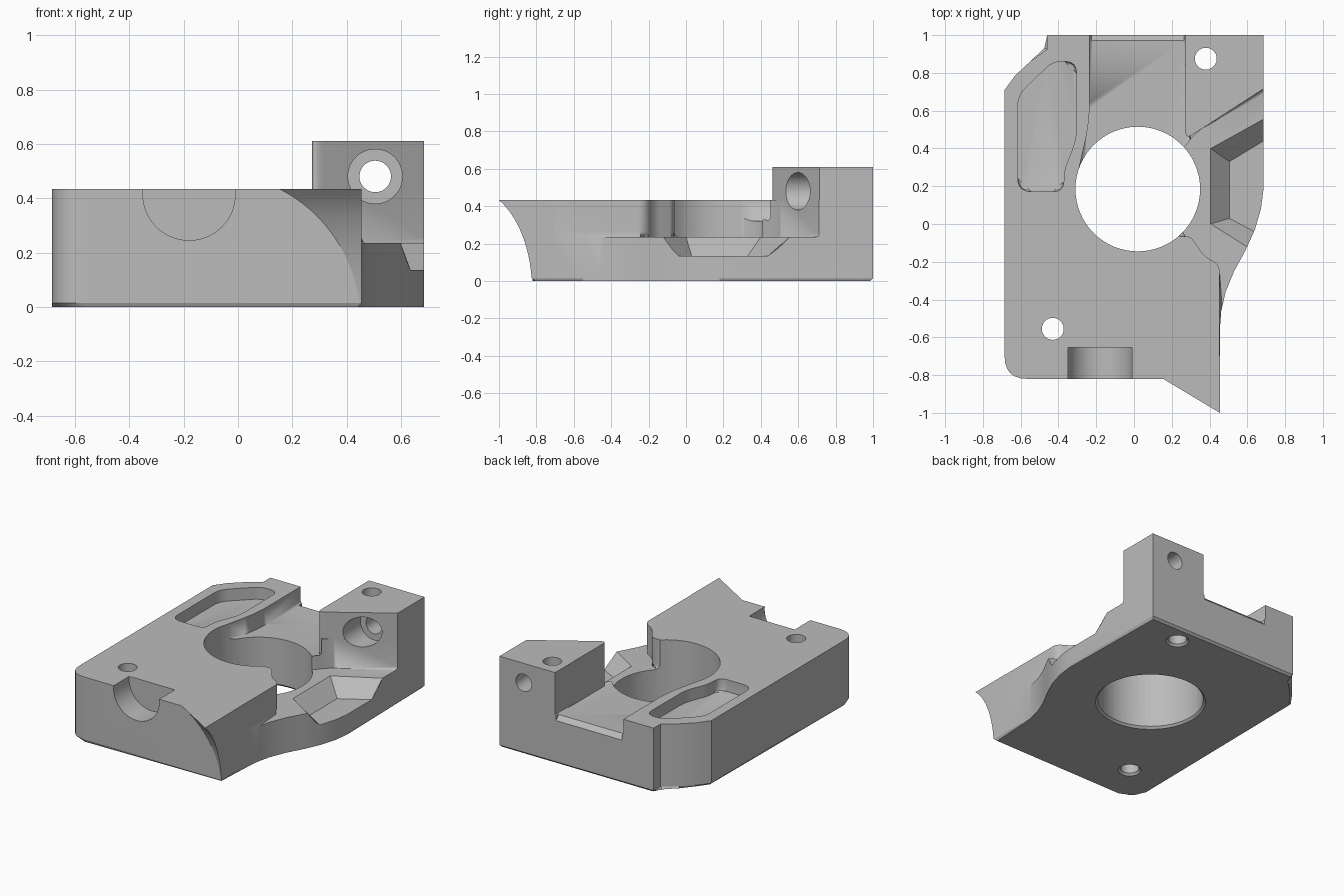
import bpy, bmesh, math
from mathutils import Vector

old = bpy.data.objects.get("Cube")
if old:
    bpy.data.objects.remove(old, do_unlink=True)

grey = bpy.data.materials.new("machined_grey")
grey.use_nodes = True
TONE = (0.5, 0.5, 0.5, 1)
grey.diffuse_color = TONE
grey.node_tree.nodes["Principled BSDF"].inputs["Base Color"].default_value = TONE

TOP, SHELF, CHANNEL, HIGH = 0.433, 0.235, 0.32, 0.61


def rounded(points, steps=6):
    """Outline whose corners given as (x, y, setback) are rounded."""
    out = []
    for i, p in enumerate(points):
        c = Vector(p[:2])
        if len(p) < 3:
            out.append(c)
            continue
        a = Vector(points[i - 1][:2])
        b = Vector(points[(i + 1) % len(points)][:2])
        a = c + (a - c).normalized() * p[2]
        b = c + (b - c).normalized() * p[2]
        for k in range(steps + 1):
            t = k / steps
            out.append(a * (1 - t) ** 2 + c * 2 * t * (1 - t) + b * t ** 2)
    return out


def loft(name, levels, foot=0, segments=1):
    """Solid through outlines at rising heights; foot bevels the bottom rim."""
    bm = bmesh.new()
    rings = [[bm.verts.new((p[0], p[1], z)) for p in pts] for z, pts in levels]
    n = len(rings[0])
    base = bm.faces.new(rings[0][::-1])
    bm.faces.new(rings[-1])
    for lo, hi in zip(rings, rings[1:]):
        for i in range(n):
            j = (i + 1) % n
            bm.faces.new((lo[i], lo[j], hi[j], hi[i]))
    if bm.calc_volume(signed=True) < 0:
        bmesh.ops.reverse_faces(bm, faces=bm.faces[:])
    if foot:
        bmesh.ops.bevel(bm, geom=list(base.edges), offset=foot, segments=segments,
                        profile=0.5, affect='EDGES')
    mesh = bpy.data.meshes.new(name)
    bm.to_mesh(mesh)
    bm.free()
    ob = bpy.data.objects.new(name, mesh)
    bpy.context.collection.objects.link(ob)
    mesh.materials.append(grey)
    return ob


def prism(name, points, z0, z1, foot=0, segments=1):
    pts = rounded(points)
    return loft(name, [(z0, pts), (z1, pts)], foot, segments)


def rod(name, centre, radius, length, along_y=False, cone=0):
    bpy.ops.mesh.primitive_cone_add(
        vertices=64, radius1=radius + cone, radius2=radius, depth=length,
        location=centre, rotation=(math.pi / 2 if along_y else 0, 0, 0))
    ob = bpy.context.object
    ob.name = name
    ob.data.materials.append(grey)
    return ob


def volume(mesh):
    bm = bmesh.new()
    bm.from_mesh(mesh)
    v = bm.calc_volume(signed=True)
    bm.free()
    return v


def combine(target, tool, operation='DIFFERENCE'):
    """Boolean that tries the next solver if most of the solid is lost."""
    keep = target.data.copy()
    bpy.context.view_layer.objects.active = target
    for solver in ('EXACT', 'MANIFOLD', 'FLOAT'):
        mod = target.modifiers.new(operation, 'BOOLEAN')
        mod.operation, mod.solver, mod.object = operation, solver, tool
        bpy.ops.object.modifier_apply(modifier=mod.name)
        if volume(target.data) > 0.6 * volume(keep):
            break
        target.data = keep.copy()
    bpy.data.objects.remove(tool, do_unlink=True)


# Main plate
body = prism("mounting_block", [
    (-0.46, 1), (-0.46, 0.925), (-0.55, 0.86), (-0.63, 0.785), (-0.685, 0.71),
    (-0.685, -0.82, 0.12), (0.455, -0.82), (0.455, -0.55), (0.462, -0.46),
    (0.485, -0.36), (0.53, -0.25), (0.59, -0.14), (0.64, -0.03),
    (0.672, 0.08), (0.685, 0.18), (0.685, 1)], 0, TOP, 0.014)

# Overhanging front corner with a hollow curved face
levels = []
for i in range(17):
    z = 0.016 + (TOP - 0.016) * i / 16
    x = -0.093 + math.sqrt(0.543 ** 2 - (z + 0.05) ** 2)
    y = -0.82 - (0.455 - x) * 0.6
    levels.append((z, [(x, -0.82), (0.455, y), (0.455, -0.7), (x, -0.7)]))
combine(body, loft("corner_horn", levels), 'UNION')

# Back channel and its sloped rear lip
combine(body, prism("channel_cut", [
    (-0.235, 1.2), (-0.235, 0.54, 0.1), (-0.29, 0.3), (0, 0.2), (0.22, 0.36),
    (0.31, 0.44), (0.275, 0.5), (0.275, 1.2)], CHANNEL, 0.8, 0.03, 4))


def lip(y):
    return [(-0.225, y), (0.265, y), (0.265, 1.2), (-0.225, 1.2)]


combine(body, loft("lip_cut", [(0.285, lip(1.005)), (CHANNEL + 0.001, lip(0.97)),
                               (CHANNEL + 0.02, lip(0.97))]))

# Lower side shelf
combine(body, prism("shelf_cut", [
    (0.1, 0.1), (0.24, -0.065), (0.3, -0.065, 0.03), (0.37, -0.17, 0.04),
    (0.453, -0.215, 0.04), (0.453, -0.7), (0.9, -0.7), (0.9, 0.85),
    (0.33, 0.485, 0.05), (0.265, 0.405, 0.02), (0.2, 0.4)], SHELF, 0.8, 0.03, 4))

# Raised clamp block
combine(body, prism("clamp_block", [
    (0.272, 1), (0.272, 0.45, 0.04), (0.345, 0.495, 0.03), (0.685, 0.715),
    (0.685, 1)], SHELF - 0.1, HIGH), 'UNION')

# Sloped pocket open to the side
floor = [(0.505, 0.03), (0.9, -0.18), (0.9, 0.57), (0.505, 0.33)]
rim = [(0.405, 0.0), (0.9, -0.31), (0.9, 0.675), (0.405, 0.4)]
combine(body, loft("side_pocket_cut", [(0.135, floor), (SHELF + 0.001, rim), (0.3, rim)]))

# Shallow rounded pocket in the top
combine(body, prism("top_pocket_cut", [
    (-0.615, 0.172, 0.07), (-0.375, 0.172, 0.05), (-0.368, 0.29, 0.04),
    (-0.305, 0.45, 0.06), (-0.305, 0.86, 0.06), (-0.43, 0.86, 0.05),
    (-0.615, 0.68, 0.06)], TOP - 0.08, 0.6, 0.015, 2))

# Main bore, screw holes and their bottom countersinks
for name, x, y, r in (("bore", 0.02, 0.185, 0.33), ("front_hole", -0.43, -0.555, 0.058),
                      ("back_hole", 0.38, 0.875, 0.058)):
    combine(body, rod(name + "_cut", (x, y, 0.4), r, 1.2))
    combine(body, rod(name + "_chamfer", (x, y, 0), r - 0.001, 0.03, cone=0.03))

# Cross hole with counterbore, and the half-round front notch
combine(body, rod("cross_hole_cut", (0.505, 0.8, 0.48), 0.058, 0.8, True))
combine(body, rod("counterbore_cut", (0.505, 0.56, 0.48), 0.1, 0.32, True))
combine(body, rod("notch_cut", (-0.18, -0.805, 0.415), 0.17, 0.3, True))

# Smooth curved walls, keep machined edges sharp
bpy.ops.object.select_all(action='DESELECT')
body.select_set(True)
bpy.context.view_layer.objects.active = body
bpy.ops.object.shade_smooth_by_angle(angle=math.radians(25))
